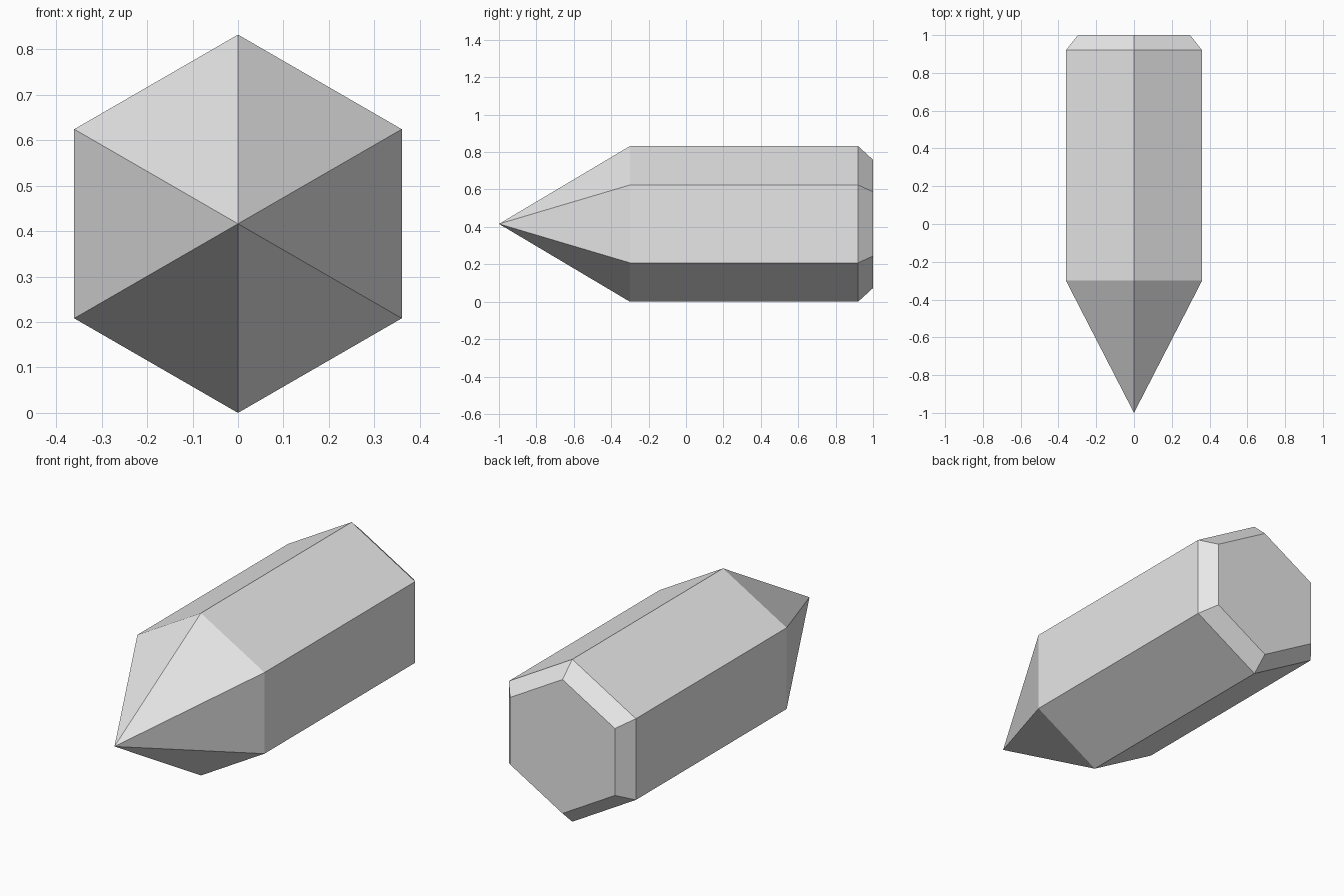
import bpy
import bmesh
import math

if "Cube" in bpy.data.objects:
    bpy.data.objects.remove(bpy.data.objects["Cube"])

R = 0.416          # corner radius of the hexagonal section, also centre height
SIDES = 6

grey = bpy.data.materials.new("plain_grey")
grey.diffuse_color = (0.8, 0.8, 0.8, 1.0)
grey.use_nodes = True
grey.node_tree.nodes["Principled BSDF"].inputs["Base Color"].default_value = grey.diffuse_color

bm = bmesh.new()


def ring(y, r):
    """Hexagon across y with corners at the top and bottom."""
    return [bm.verts.new((r * math.sin(i * math.tau / SIDES), y,
                          R + r * math.cos(i * math.tau / SIDES)))
            for i in range(SIDES)]


# Shaft and bevelled back rim
rings = [ring(-0.30, R), ring(0.92, R), ring(1.0, 0.343)]
for a, b in zip(rings, rings[1:]):
    for i in range(SIDES):
        j = (i + 1) % SIDES
        bm.faces.new((a[i], a[j], b[j], b[i]))

# Pointed front
tip = bm.verts.new((0, -1.0, R))
for i in range(SIDES):
    bm.faces.new((tip, rings[0][(i + 1) % SIDES], rings[0][i]))

# Flat back cap
bm.faces.new(rings[-1])
bmesh.ops.recalc_face_normals(bm, faces=bm.faces)

mesh = bpy.data.meshes.new("pointed_hex_crystal")
bm.to_mesh(mesh)
bm.free()
mesh.materials.append(grey)
crystal = bpy.data.objects.new("pointed_hex_crystal", mesh)
bpy.context.collection.objects.link(crystal)
